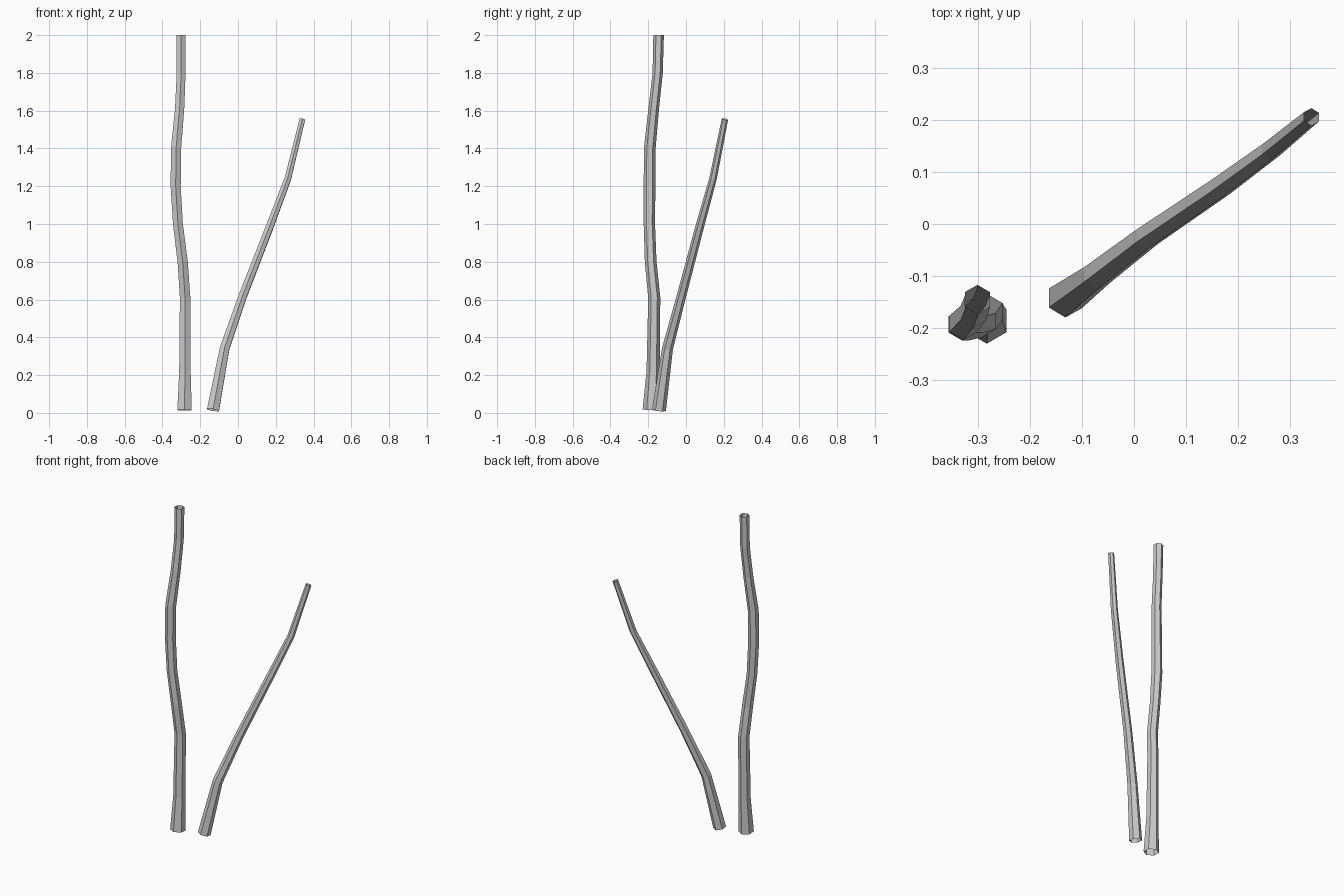
import bpy, bmesh, math
from mathutils import Vector

if "Cube" in bpy.data.objects:
    bpy.data.objects.remove(bpy.data.objects["Cube"])

SIDES = 6

# Open faceted tube swept along (x, y, z, radius) points
def stem(name, path, phase):
    bm = bmesh.new()
    pts = [Vector(p[:3]) for p in path]
    rings = []
    for i, p in enumerate(pts):
        t = (pts[min(i + 1, len(pts) - 1)] - pts[max(i - 1, 0)]).normalized()
        u = (Vector((1, 0, 0)) - t * t.x).normalized()
        v = t.cross(u)
        rings.append([])
        for k in range(SIDES):
            a = phase + math.tau * k / SIDES
            rings[-1].append(bm.verts.new(p + path[i][3] * (u * math.cos(a) + v * math.sin(a))))
    for a, b in zip(rings, rings[1:]):
        for k in range(SIDES):
            n = (k + 1) % SIDES
            bm.faces.new((a[k], a[n], b[n], b[k]))
    me = bpy.data.meshes.new(name)
    bm.to_mesh(me)
    bm.free()
    bpy.context.collection.objects.link(bpy.data.objects.new(name, me))

# Tall upright stem
stem("upright_stem", [
    (-.283, -.186, .015, .044), (-.281, -.174, .22, .035), (-.280, -.168, .61, .032),
    (-.293, -.187, .80, .031), (-.318, -.194, 1.0, .030), (-.330, -.193, 1.2, .031),
    (-.328, -.192, 1.4, .031), (-.309, -.171, 1.61, .028), (-.301, -.150, 1.8, .027),
    (-.301, -.145, 2.0, .028)], math.radians(30))

# Leaning thinner stem
stem("leaning_stem", [
    (-.132, -.143, .015, .037), (-.071, -.098, .34, .029), (.026, -.024, .62, .025),
    (.166, .071, .98, .023), (.264, .143, 1.24, .020), (.341, .206, 1.555, .017)], math.radians(30))
